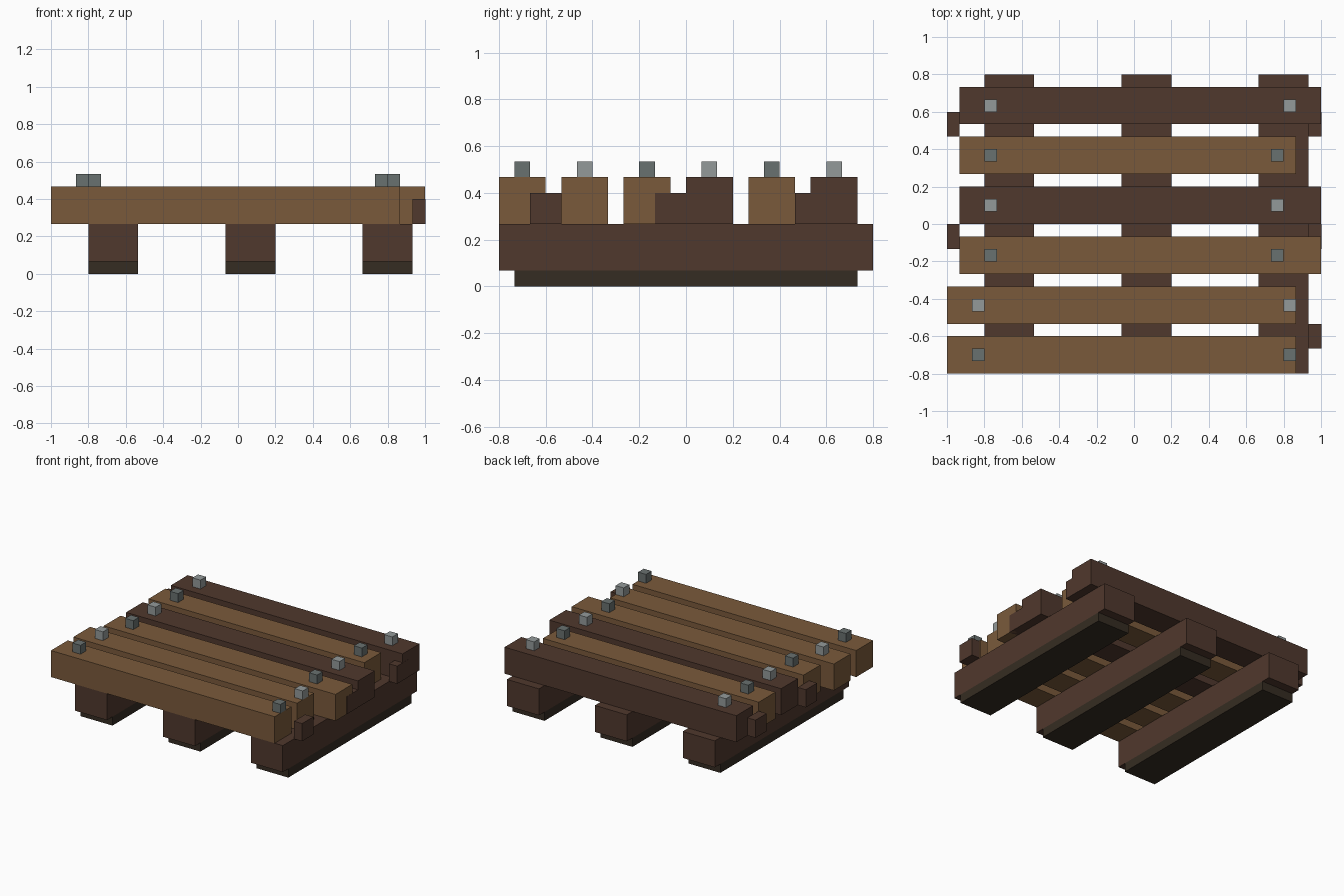
import bpy

U = 2 / 30  # block grid unit

if "Cube" in bpy.data.objects:
    bpy.data.objects.remove(bpy.data.objects["Cube"], do_unlink=True)


def material(name, rgb):
    """Flat colour given as sRGB bytes."""
    lin = [((c / 255 + 0.055) / 1.055) ** 2.4 for c in rgb]
    mat = bpy.data.materials.new(name)
    mat.use_nodes = True
    mat.diffuse_color = (*lin, 1)
    mat.node_tree.nodes["Principled BSDF"].inputs["Base Color"].default_value = (*lin, 1)
    return mat


light_wood = material("light wood", (122, 90, 59))
dark_wood = material("dark wood", (80, 56, 45))
shadow_wood = material("blackened wood", (53, 44, 34))
light_metal = material("light metal", (148, 154, 154))
dark_metal = material("dark metal", (105, 113, 112))


def box(name, x, y, z, mat):
    """Box from (low, high) ranges in grid units."""
    ranges = (x, y, z)
    bpy.ops.mesh.primitive_cube_add(size=1, location=[(a + b) / 2 * U for a, b in ranges])
    obj = bpy.context.object
    obj.name = name
    for v in obj.data.vertices:
        for i, (a, b) in enumerate(ranges):
            v.co[i] *= (b - a) * U
    obj.data.materials.append(mat)
    return obj


# Runners with thin skids underneath
for side, x in (("right", -12), ("middle", -1), ("left", 10)):
    box(f"{side}_runner", (x, x + 4), (-12, 12), (1, 4), dark_wood)
    box(f"{side}_skid", (x, x + 4), (-11, 11), (0, 1), shadow_wood)

# Deck planks, front to back: x range, nail centres, wood
planks = [
    ((-15, 13), (-12.5, 12.5), light_wood),
    ((-15, 13), (-12.5, 12.5), light_wood),
    ((-14, 15), (-11.5, 11.5), light_wood),
    ((-14, 15), (-11.5, 11.5), dark_wood),
    ((-14, 13), (-11.5, 11.5), light_wood),
    ((-14, 15), (-11.5, 12.5), dark_wood),
]
for i, (span, nails, wood) in enumerate(planks):
    y = -12 + 4 * i
    box(f"deck_plank_{i + 1}", span, (y, y + 3), (4, 7), wood)
    # Square nail heads
    metal = light_metal if i % 2 else dark_metal
    for side, x in zip(("right", "left"), nails):
        box(f"{side}_nail_{i + 1}", (x - 0.5, x + 0.5), (y + 1, y + 2), (7, 8), metal)

# Small spacer blocks at the deck edges, a hair proud of the plank ends
for y in (-10, -2, 7):
    box("left_spacer", (14, 15.02), (y, y + 2), (4, 6), dark_wood)
for y in (-2, 7):
    box("right_spacer", (-15, -14), (y, y + 2), (4, 6), dark_wood)
